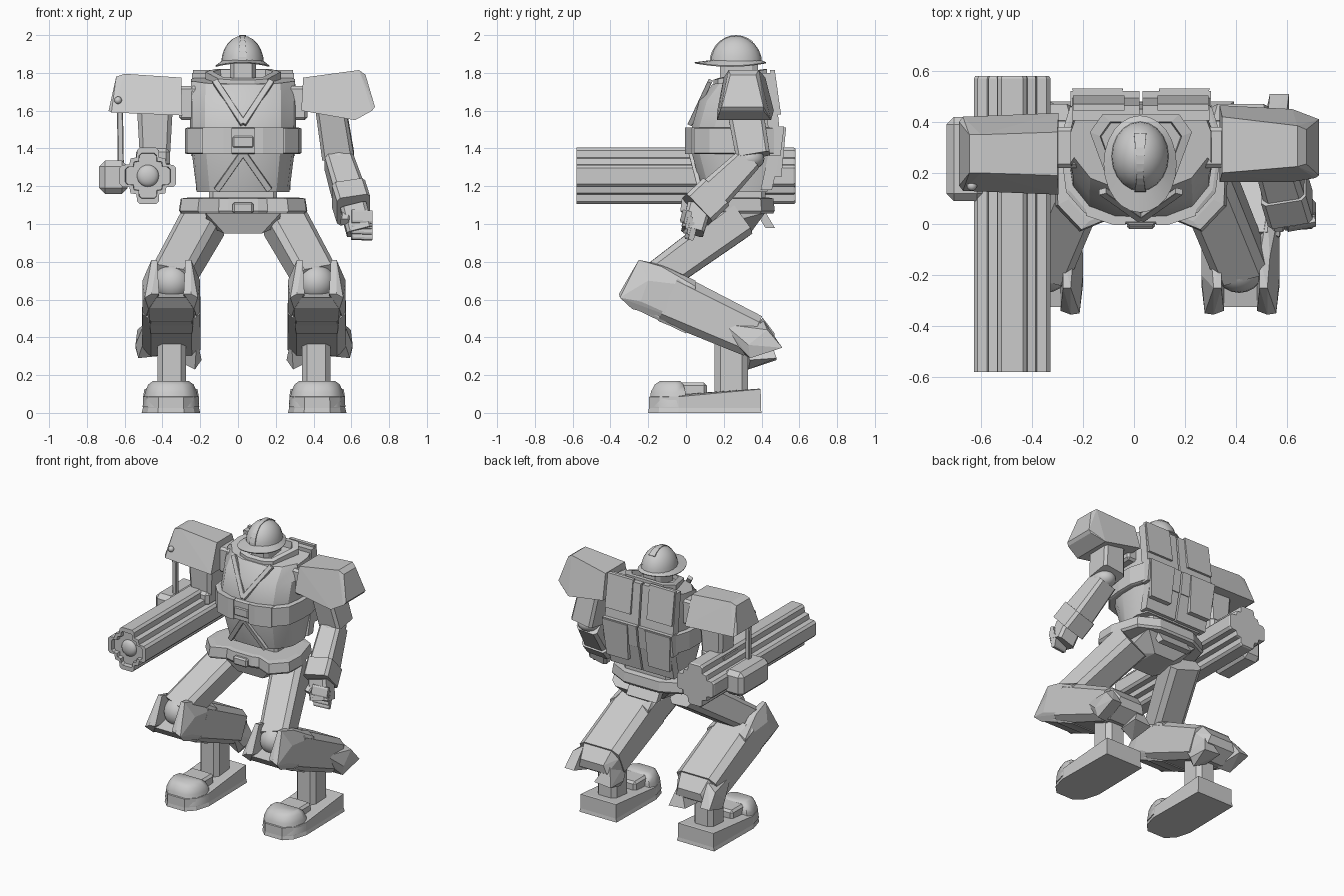
import bpy, bmesh, math
from mathutils import Vector

if "Cube" in bpy.data.objects:
    bpy.data.objects.remove(bpy.data.objects["Cube"])

CX = 0.027  # body centre line
GREY = bpy.data.materials.new("light_grey")
GREY.diffuse_color = (0.6, 0.6, 0.6, 1)
GREY.use_nodes = True
GREY.node_tree.nodes["Principled BSDF"].inputs["Base Color"].default_value = GREY.diffuse_color


def finish(name, bm, smooth=None):
    bmesh.ops.recalc_face_normals(bm, faces=bm.faces)
    me = bpy.data.meshes.new(name)
    bm.to_mesh(me)
    bm.free()
    me.materials.append(GREY)
    ob = bpy.data.objects.new(name, me)
    bpy.context.collection.objects.link(ob)
    if smooth:
        bpy.ops.object.select_all(action='DESELECT')
        bpy.context.view_layer.objects.active = ob
        ob.select_set(True)
        bpy.ops.object.shade_smooth_by_angle(angle=math.radians(smooth))
    return ob


def hull(name, pts, bevel=0, smooth=None):
    bm = bmesh.new()
    for p in pts:
        bm.verts.new(p)
    bmesh.ops.convex_hull(bm, input=bm.verts[:])
    loose = [v for v in bm.verts if not v.link_faces]
    bmesh.ops.delete(bm, geom=loose, context='VERTS')
    bmesh.ops.dissolve_limit(bm, angle_limit=0.02, verts=bm.verts[:], edges=bm.edges[:])
    if bevel:
        bmesh.ops.bevel(bm, geom=bm.edges[:], offset=bevel, segments=1, affect='EDGES')
    return finish(name, bm, smooth)


def loft(name, rings, smooth=None, caps=True, closed=False):
    bm = bmesh.new()
    vs = [[bm.verts.new(p) for p in r] for r in rings]
    n = len(vs[0])
    pairs = list(zip(vs, vs[1:])) + ([(vs[-1], vs[0])] if closed else [])
    for a, b in pairs:
        for i in range(n):
            bm.faces.new((a[i], a[(i + 1) % n], b[(i + 1) % n], b[i]))
    if caps and not closed:
        bm.faces.new(vs[0])
        bm.faces.new(vs[-1])
    return finish(name, bm, smooth)


def box(name, x, y, z, bevel=0):
    return hull(name, [(a, b, c) for a in x for b in y for c in z], bevel)


def beam(name, p0, p1, w0, d0, w1, d1, ch=0.3, smooth=None):
    """Chamfered bar between two points; w = half width, d = half depth."""
    p0, p1 = Vector(p0), Vector(p1)
    ax = (p1 - p0).normalized()
    side = (Vector((1, 0, 0)) - ax * ax.x).normalized()
    dep = ax.cross(side)
    k = 1 - ch
    sec = [(1, k), (k, 1), (-k, 1), (-1, k), (-1, -k), (-k, -1), (k, -1), (1, -k)]
    return loft(name, [[p + side * a * w + dep * b * d for a, b in sec]
                       for p, w, d in ((p0, w0, d0), (p1, w1, d1))], smooth)


def ball(name, c, r, smooth=40, half=False):
    bm = bmesh.new()
    bmesh.ops.create_uvsphere(bm, u_segments=20, v_segments=12, radius=1)
    if half:
        bmesh.ops.delete(bm, geom=[v for v in bm.verts if v.co.z < -0.01], context='VERTS')
    for v in bm.verts:
        v.co = Vector(c) + Vector([a * b for a, b in zip(v.co, r)])
    return finish(name, bm, smooth)


# ---- torso: same outline repeated at several heights
def section(z, hw, yf, yb, slope=0):
    half = [(0.35, yf), (0.72, yf + 0.04), (0.95, yf + 0.12), (1, 0.24), (1, 0.36), (0.88, yb)]
    pts = half + [(-a, b) for a, b in reversed(half)]
    return [(CX + a * hw, y, z + slope * (y - 0.3)) for a, y in pts]


loft("torso", [section(1.17, .245, .085, .43), section(1.38, .272, .03, .46), section(1.51, .28, .03, .47),
               section(1.65, .28, .07, .46), section(1.76, .275, .14, .45, .12)], smooth=25)
loft("chest_band", [section(1.37, .295, .012, .475), section(1.375, .308, .004, .48),
                    section(1.505, .308, .004, .48), section(1.51, .295, .012, .475)])
box("waist", (CX - .18, CX + .18), (.14, .42), (1.1, 1.2), .02)
box("chest_buckle", (CX - .055, CX + .055), (-.006, .03), (1.405, 1.465), .006)
for s in (-1, 1):
    # chest straps and pouches
    beam("upper_strap", (CX + s * .15, .128, 1.757), (CX, .022, 1.53), .016, .012, .016, .012, .1)
    beam("lower_strap", (CX, .024, 1.38), (CX + s * .14, .076, 1.18), .016, .012, .016, .012, .1)
    hull("front_pouch", [(CX + s * a, b + o, z) for a, b in ((.06, -.004), (.105, -.004), (.215, .032))
                         for o in (0, .04) for z in (1.37, 1.512)])
    # flat back plates in three rows
    for z0, z1, y0, y1, w in ((1.50, 1.80, .495, .465, .27), (1.36, 1.515, .50, .52, .275),
                              (1.18, 1.365, .455, .495, .25)):
        hull("back_plate", [(CX + s * a, y + t, z) for a in (.006, w) for z, y in ((z0, y0), (z1, y1))
                            for t in (-.06, 0)])
    hull("upper_back_flap", [(CX + s * (a + g), y + t, z) for a, g in ((.075, -.01), (.255, .01))
                             for z, y in ((1.58, .478), (1.815, .445)) for t in (0, .025)])
    hull("low_back_pack", [(CX + s * a, y, z) for a, y, z in
                           ((.07, .53, 1.51), (.27, .53, 1.51), (.08, .505, 1.25), (.25, .505, 1.25),
                            (.085, .48, 1.51), (.25, .48, 1.51), (.085, .46, 1.25), (.24, .46, 1.25))])
    box("shoulder_joint", sorted((CX + s * .22, CX + s * .34)), (.22, .38), (1.55, 1.73), .015)


# ---- collar around the neck
def collar(k, z):
    half = [(.06, .145), (.13, .17), (.2, .36), (.15, .43)]
    pts = half + [(-a, b) for a, b in reversed(half)]
    return [(CX + a * k, .28 + (b - .28) * k, z + .2 * (b - .28) * k) for a, b in pts]


loft("collar", [collar(1, 1.70), collar(1, 1.79), collar(.8, 1.795), collar(.76, 1.72)], closed=True)

# ---- head and helmet
beam("neck", (CX, .28, 1.68), (CX, .28, 1.87), .07, .10, .068, .10, .3)
ball("helmet_dome", (.024, .265, 1.85), (.113, .138, .147), half=True)


def oval(rx, ry, cy, z, curl=0):
    return [(.024 + rx * math.cos(t), cy + ry * math.sin(t), z + curl * abs(math.sin(t)) ** 2)
            for t in (i * math.tau / 24 for i in range(24))]


loft("helmet_brim", [oval(.105, .13, .265, 1.868), oval(.143, .19, .235, 1.838, .018),
                     oval(.141, .187, .235, 1.832, .018), oval(.1, .125, .265, 1.85)], smooth=40, closed=True)
crest = [(.265 + .141 * math.cos(t), 1.85 + .15 * math.sin(t)) for t in (math.radians(a) for a in range(50, 181, 13))]
loft("helmet_crest", [[(.024 + a, .265 + (y - .265) * k, 1.85 + (z - 1.85) * k)
                       for a, k in ((-w, .93), (-w, 1), (w, 1), (w, .93))]
                      for i, (y, z) in enumerate(crest) for w in (.012 + .012 * abs(i - 5) / 5,)])

# ---- belt and pelvis
half = [(.08, .0), (.13, .015), (.24, -.03), (.335, .07), (.34, .2), (.28, .4), (.14, .47)]
ring = half + [(-a, b) for a, b in reversed(half)]
loft("belt", [[(CX + a * k, .24 + (b - .24) * k, z) for a, b in ring]
              for z, k in ((1.055, .96), (1.07, 1), (1.135, .97), (1.14, .85))])
box("belt_buckle", (CX - .055, CX + .055), (-.02, .04), (1.055, 1.115), .01)
hull("pelvis", [(CX + s * a, y, z) for s in (-1, 1)
                for a, y, z in ((.2, .06, 1.06), (.2, .42, 1.06), (.1, .1, .95), (.08, .34, .95), (.19, .16, .99))])
hull("rear_skirt", [(CX + s * a, y + t, z) for s in (-1, 1) for a in (.12,)
                    for y, z in ((.36, 1.08), (.42, .98)) for t in (0, .05)])

# ---- legs
for s in (-1, 1):
    X = lambda a: .032 + s * a
    beam("thigh", (X(.21), .27, 1.02), (X(.39), -.17, .70), .11, .105, .105, .09, .3)
    ball("knee_ball", (X(.38), -.17, .69), (.1, .1, .1))
    # eight-sided shin with a lower floor under the knee
    beam("shin", (X(.385), -.09, .612), (X(.385), .355, .407), .152, .138, .155, .115, .3)
    hull("knee_floor", [(X(.385 + g * a), y, z) for g in (-1, 1) for y, z, a in
                        ((-.325, .61, .14), (-.28, .555, .12), (-.2, .64, .14), (0, .66, .14), (.0, .42, .11))])
    # side horns running back along the shin, leaning in at the top
    for c, g in ((.31, -1), (.46, 1)):
        hull("knee_horn", [(X(c + g * a), y, z) for y, z, a in
                           ((-.25, .81, .0), (-.25, .81, .03), (-.355, .63, .03), (-.35, .61, .065),
                            (-.34, .63, -.01), (-.285, .55, .045), (-.13, .785, 0), (-.13, .775, .04),
                            (-.20, .70, .078), (.05, .67, .076), (-.24, .59, .078), (.05, .46, .076),
                            (.05, .70, .03), (-.2, .6, -.01), (.05, .6, -.01))])
    # calf end cap and flares
    hull("calf_cap", [(X(.385 + g * a), y, z) for g in (-1, 1) for a, y, z in
                      ((.108, .405, .505), (.15, .38, .45), (.15, .31, .34), (.108, .30, .31),
                       (.09, .47, .42), (.11, .46, .36), (.09, .36, .30))])
    hull("outer_calf_flare", [(X(a), y, z) for a, y, z in
                              ((.53, .2, .47), (.53, .25, .38), (.49, .41, .49), (.565, .43, .44),
                               (.575, .51, .345), (.5, .51, .345), (.56, .34, .29), (.46, .32, .30), (.575, .33, .36))])
    hull("inner_calf_flare", [(X(a), y, z) for a, y, z in
                              ((.25, .25, .40), (.28, .42, .45), (.23, .48, .28), (.26, .33, .23),
                               (.36, .34, .28), (.36, .48, .29), (.225, .34, .28))])
    beam("ankle", (X(.383), .24, .07), (X(.383), .24, .40), .075, .088, .075, .088, .35)
    # foot
    half = [(.07, -.2), (.125, -.145), (.155, -.04), (.148, .4)]
    sole = half + [(-a, b) for a, b in reversed(half)]
    loft("foot_sole", [[(X(.387 + a * k), .1 + (b - .1) * (1 - (1 - k) * .3), z + r * max(0, b + .05)) for a, b in sole]
                       for z, k, r in ((0, 1, 0), (.025, .96, 0), (.085, .95, .09), (.088, .87, .09))])
    toe = [(.065, -.19), (.115, -.14), (.137, -.05), (.125, .0)]
    cap = toe + [(-a, b) for a, b in reversed(toe)]
    loft("toe_cap", [[(X(.387 + a * k), -.07 + (b + .07) * q, z) for a, b in cap]
                     for z, k, q in ((.03, 1.1, 1), (.11, 1, .97), (.15, .88, .8), (.17, .68, .55))], smooth=50)
    box("instep", sorted((X(.295), X(.475))), (-.05, .11), (.06, .16), .015)

# ---- left arm
hull("left_shoulder", [(x, y, z) for x, z, ya, yb in
                       ((.345, 1.775, .20, .42), (.64, 1.815, .225, .385), (.675, 1.79, .235, .37), (.725, 1.62, .19, .41),
                        (.71, 1.60, .18, .41), (.62, 1.55, .165, .45), (.335, 1.60, .165, .465))
                       for y in (ya, yb)])
beam("left_upper_arm", (.49, .31, 1.62), (.53, .355, 1.36), .08, .095, .085, .09, .2)
ball("left_elbow", (.535, .33, 1.345), (.075, .085, .06))
beam("left_forearm", (.53, .33, 1.34), (.605, .09, 1.10), .075, .07, .085, .095, .25)
beam("left_cuff", (.585, .15, 1.16), (.612, .06, 1.075), .09, .1, .09, .1, .2)
beam("left_palm", (.61, .07, 1.09), (.645, .035, .96), .07, .065, .07, .06, .25)
for i in range(4):
    beam("finger", (.60, -.01 + .008 * i, 1.04 - .029 * i), (.71, .01 + .008 * i, 1.035 - .029 * i),
         .016, .035, .015, .035, .3)
beam("thumb", (.575, .04, 1.06), (.565, -.015, 1.01), .025, .025, .022, .022, .3)

# ---- right arm with cannon
hull("right_shoulder", [(x, y, z) for x, z, ya, yb in
                        ((-.30, 1.775, .19, .36), (-.60, 1.795, .20, .35), (-.645, 1.78, .2, .35), (-.685, 1.60, .15, .40),
                         (-.67, 1.59, .13, .42), (-.295, 1.575, .115, .435)) for y in (ya, yb)])
beam("right_upper_arm", (-.44, .27, 1.62), (-.44, .27, 1.36), .095, .09, .08, .08, .25)
box("cannon_mount", (-.54, -.36), (.17, .36), (1.3, 1.4), .02)
beam("arm_cable", (-.625, .18, 1.62), (-.62, .18, 1.28), .016, .016, .016, .016, .3)
ball("cable_pin", (-.635, .15, 1.655), (.02, .02, .02))
box("cannon_pod", (-.735, -.585), (.09, .42), (1.16, 1.335), .03)
quarter = [(.15, .0), (.15, .042), (.135, .058), (.098, .06), (.092, .092), (.06, .098), (.058, .135), (.042, .15)]
plus = []
for q in range(4):
    c, s = round(math.cos(q * math.pi / 2)), round(math.sin(q * math.pi / 2))
    plus += [(a * c - b * s, a * s + b * c) for a, b in quarter]
loft("cannon", [[(-.477 + a * k, y, 1.255 + b * k) for a, b in plus]
                for y, k in ((.58, .96), (.57, 1), (-.58, 1), (-.58, .8), (-.55, .78))])
ball("cannon_muzzle", (-.477, -.55, 1.255), (.058, .03, .058))
